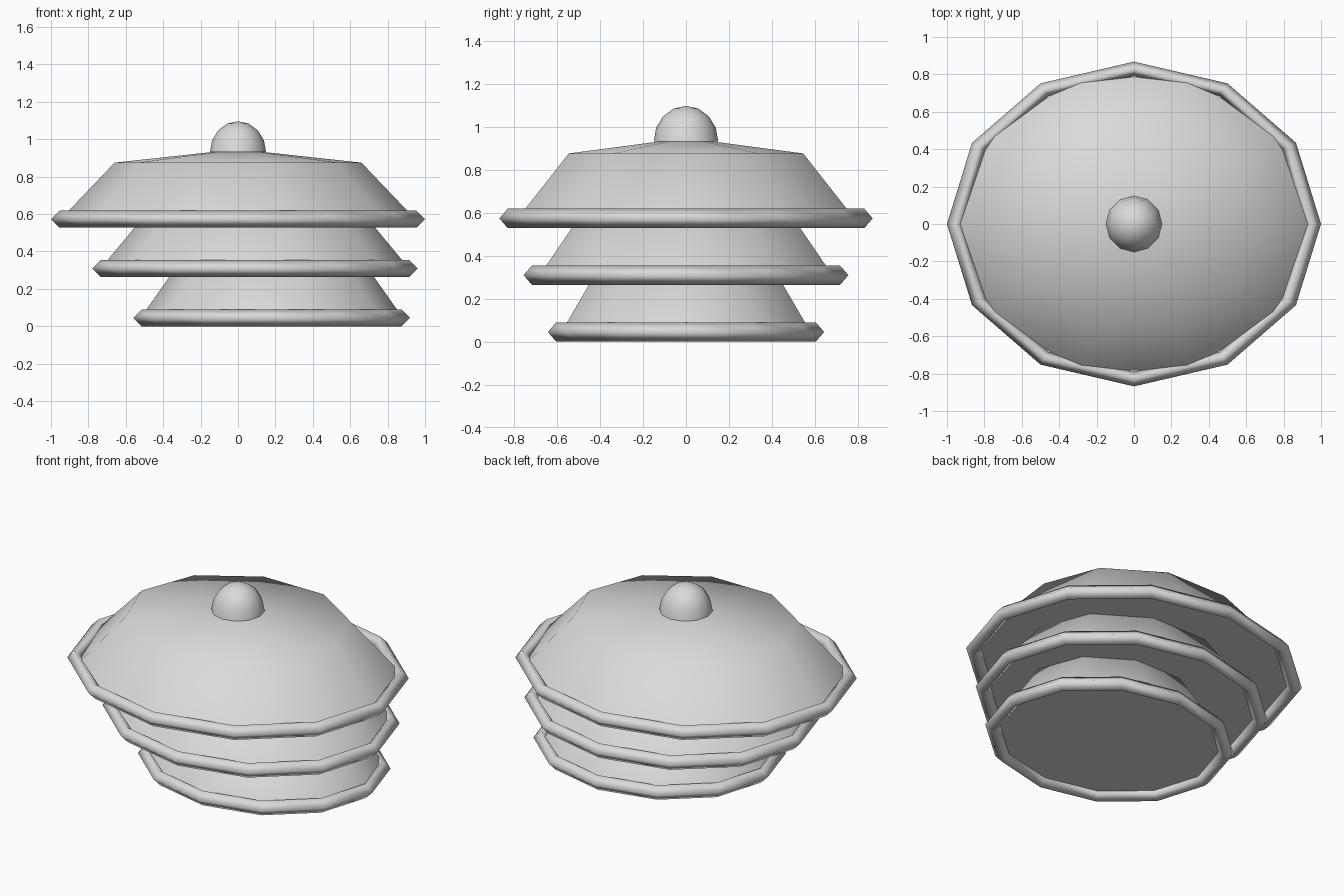
import bpy, bmesh, math

if "Cube" in bpy.data.objects:
    bpy.data.objects.remove(bpy.data.objects["Cube"])

RATIO_Y = 0.868                                 # the tiers are oval
STEP_X, STEP_Z, STEP_R = 0.09, -0.264, 0.13     # offset from tier to tier

grey = bpy.data.materials.new("light_grey")
grey.diffuse_color = (0.7, 0.7, 0.7, 1)
grey.use_nodes = True
grey.node_tree.nodes["Principled BSDF"].inputs["Base Color"].default_value = grey.diffuse_color


def finish(name, bm, loc):
    bmesh.ops.recalc_face_normals(bm, faces=bm.faces[:])
    mesh = bpy.data.meshes.new(name)
    bm.to_mesh(mesh)
    bm.free()
    mesh.materials.append(grey)
    for p in mesh.polygons:
        p.use_smooth = True
    ob = bpy.data.objects.new(name, mesh)
    ob.location = loc
    bpy.context.collection.objects.link(ob)
    return ob


def ring(bm, r, z, n, ry):
    return [bm.verts.new((r * math.cos(2 * math.pi * i / n),
                          r * ry * math.sin(2 * math.pi * i / n), z)) for i in range(n)]


def bridge(bm, a, b):
    for i in range(len(a)):
        j = (i + 1) % len(a)
        bm.faces.new((a[i], b[i], b[j], a[j]))


def closed_dome(name, apex_z, profile, n, ry, loc):
    # apex point, rings going down, flat underside
    bm = bmesh.new()
    apex = bm.verts.new((0, 0, apex_z))
    rings = [ring(bm, r, z, n, ry) for r, z in profile]
    for i in range(n):
        bm.faces.new((apex, rings[0][i], rings[0][(i + 1) % n]))
    for a, b in zip(rings, rings[1:]):
        bridge(bm, a, b)
    bm.faces.new(rings[-1])
    ob = finish(name, bm, loc)
    ob.data.polygons[len(ob.data.polygons) - 1].use_smooth = False


def rim(name, tip, loc):
    # twelve-sided ring with a diamond section
    bm = bmesh.new()
    h, z = 0.045, 0.573
    rings = [ring(bm, r, zz, 12, RATIO_Y) for r, zz in
             ((tip, z), (tip - h, z + h), (tip - 2 * h, z), (tip - h, z - h))]
    for k in range(4):
        bridge(bm, rings[(k + 1) % 4], rings[k])
    finish(name, bm, loc)


# three stacked tiers, smallest at the bottom and shifted sideways
for k, label in enumerate(("top", "middle", "bottom")):
    s = 1 - STEP_R * k
    loc = (STEP_X * k, 0, STEP_Z * k)
    closed_dome(label + "_dome", 0.947, [(0.66 * s, 0.875), (0.948 * s, 0.573)],
                10, RATIO_Y, loc)
    rim(label + "_rim", s, loc)

# round half-sphere knob
steps = [math.radians(22.5 * i) for i in range(1, 5)]
closed_dome("knob", 0.165, [(0.15 * math.sin(a), 0.165 * math.cos(a)) for a in steps],
            12, 1, (0, 0, 0.931))
